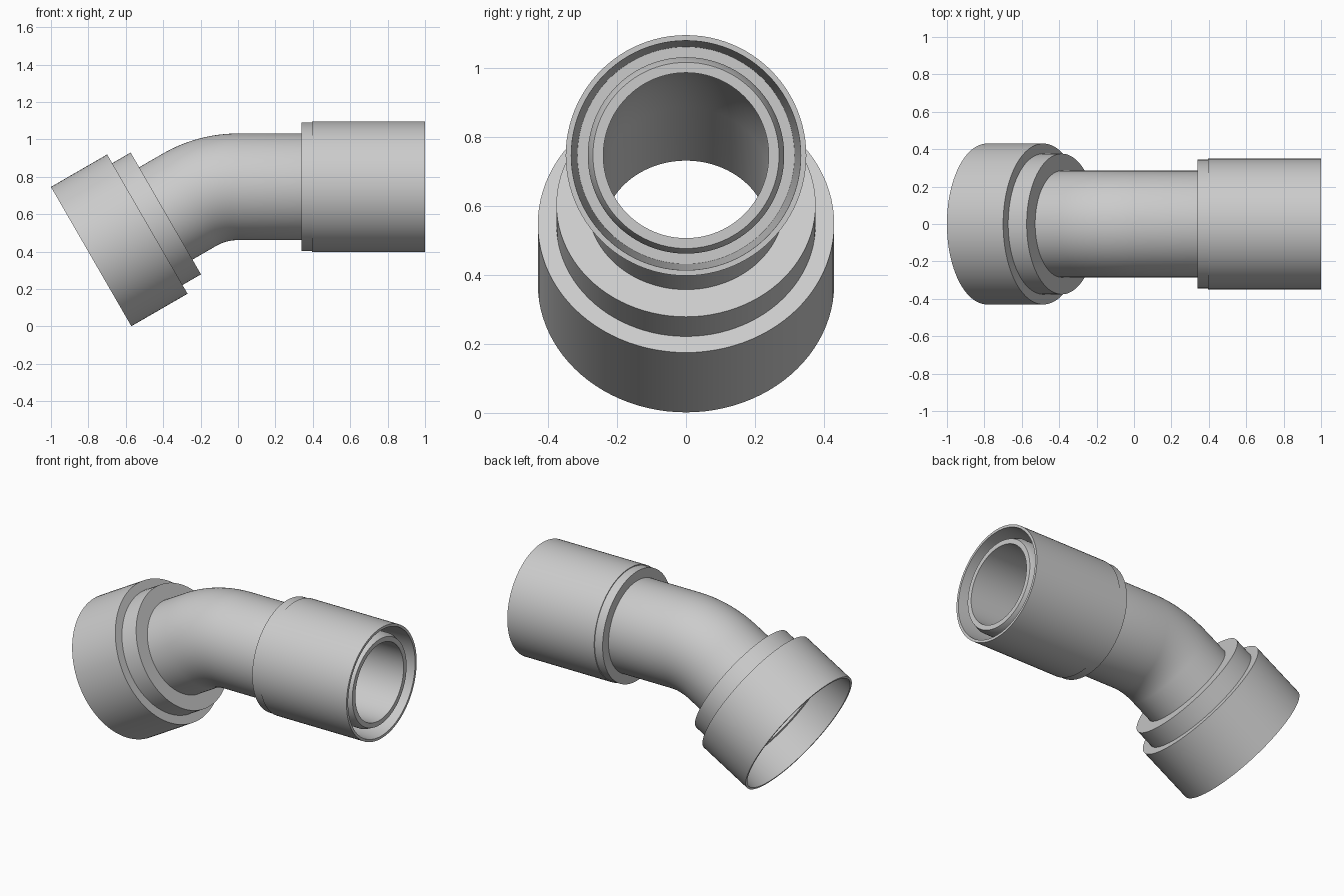
import bpy
import bmesh
from math import sin, cos, tan, pi, radians
from mathutils import Vector

cube = bpy.data.objects.get("Cube")
if cube:
    bpy.data.objects.remove(cube, do_unlink=True)

grey = bpy.data.materials.new("light grey plastic")
grey.use_nodes = True
COLOUR = (0.6, 0.6, 0.6, 1)
grey.diffuse_color = COLOUR
grey.node_tree.nodes["Principled BSDF"].inputs["Base Color"].default_value = COLOUR

# Centreline: level run along x, a 30 degree bend, then a sloping run
AXIS_Z = 0.747
BEND = radians(30)
BEND_R = 0.519
BEND_LEN = BEND_R * BEND
SLOPE_LEN = 0.607
START = -BEND_LEN - SLOPE_LEN    # open end of the cup
SEGMENTS = 96


def frame(t):
    """Point and upward normal of the centreline at distance t from the bend."""
    a = min(max(-t / BEND_R, 0), BEND)
    up = Vector((-sin(a), 0, cos(a)))
    along = Vector((cos(a), 0, sin(a)))
    centre = Vector((0, 0, AXIS_Z - BEND_R)) + up * BEND_R
    rest = t if t > 0 else min(t + BEND_LEN, 0)
    return centre + along * rest, up


def sweep(name, profile):
    """Closed (distance, radius) profile turned around the centreline."""
    bm = bmesh.new()
    rings = []
    for t, r in profile:
        centre, up = frame(t)
        rings.append([bm.verts.new(centre + up * (r * cos(a)) + Vector((0, r * sin(a), 0)))
                      for a in (2 * pi * i / SEGMENTS for i in range(SEGMENTS))])
    for k, ring in enumerate(rings):
        nxt = rings[(k + 1) % len(rings)]
        for i in range(SEGMENTS):
            j = (i + 1) % SEGMENTS
            bm.faces.new((ring[i], ring[j], nxt[j], nxt[i]))
    bmesh.ops.recalc_face_normals(bm, faces=bm.faces)
    mesh = bpy.data.meshes.new(name)
    bm.to_mesh(mesh)
    bm.free()
    mesh.materials.append(grey)
    obj = bpy.data.objects.new(name, mesh)
    bpy.context.collection.objects.link(obj)
    bpy.ops.object.select_all(action='DESELECT')
    obj.select_set(True)
    bpy.context.view_layer.objects.active = obj
    bpy.ops.object.shade_smooth_by_angle(angle=radians(25))
    return obj


# Bent pipe with a chamfered nose
bend = [-BEND_LEN * i / 16 for i in range(17)]
FLOOR = START + 0.30
outer = [(t, 0.285) for t in bend]
inner = [(t, 0.24) for t in reversed(bend)]
sweep("bent_pipe", [(0.95, 0.285)] + outer + [(FLOOR, 0.285), (FLOOR, 0.24)]
      + inner + [(0.985, 0.24), (0.985, 0.27)])

# Straight sleeve with a tapered socket around the nose
sweep("sleeve", [(0.395, 0.28), (0.395, 0.349), (1.0, 0.349),
                 (1.0, 0.333), (0.5, 0.315), (0.5, 0.28)])
sweep("sleeve_collar", [(0.34, 0.28), (0.34, 0.344), (0.4, 0.344), (0.4, 0.28)])

# Stepped cup on the sloping end
cup = [(0, 0.43), (0.347, 0.43), (0.347, 0.376), (0.461, 0.376), (0.461, 0.28),
       (0.30, 0.28), (0.30, 0.375), (0.18, 0.375), (0.18, 0.405), (0, 0.417)]
sweep("stepped_cup", [(START + s, r) for s, r in cup])
